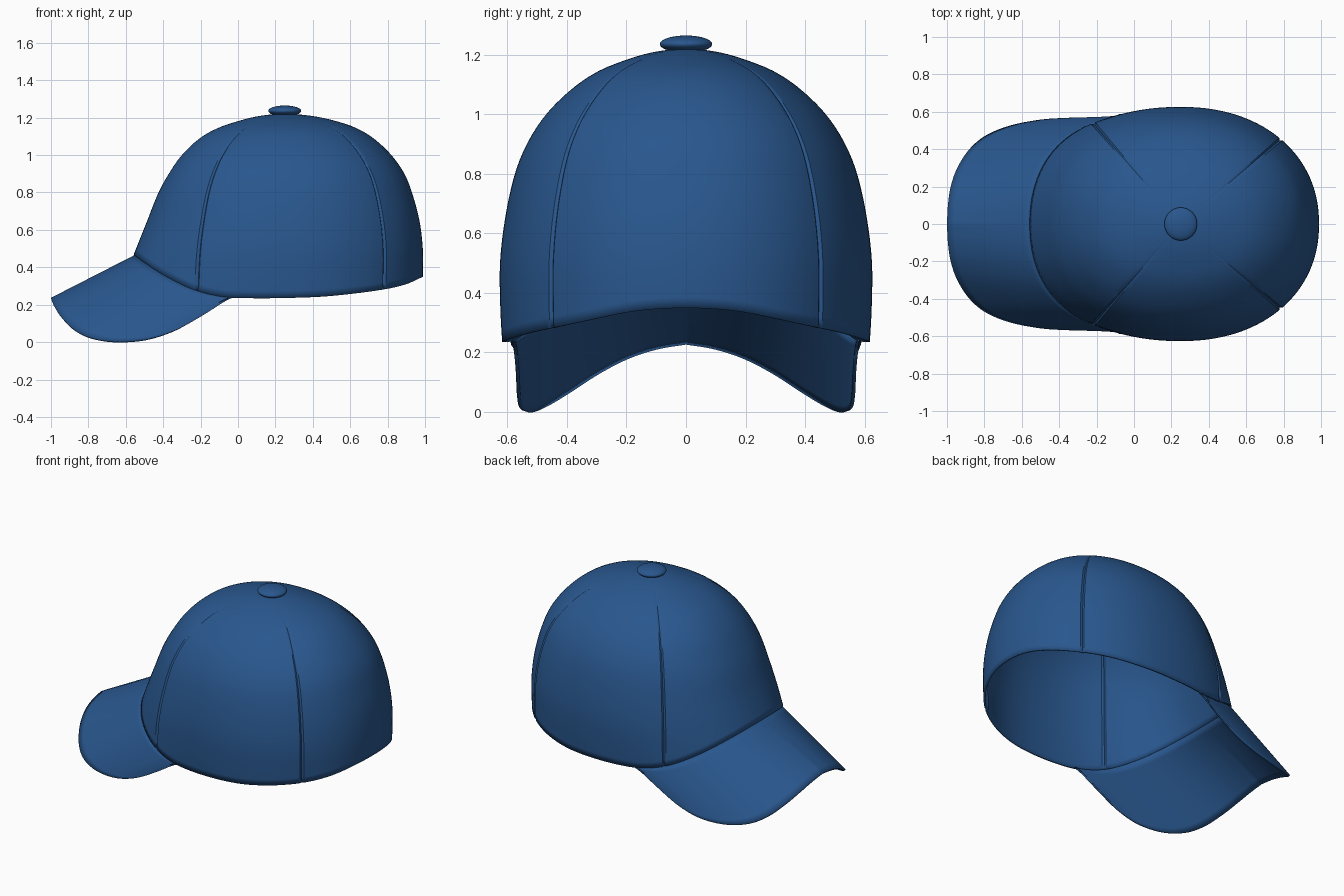
import bpy, bmesh, math

if "Cube" in bpy.data.objects:
    bpy.data.objects.remove(bpy.data.objects["Cube"])

blue = bpy.data.materials.new("navy_blue_cloth")
blue.diffuse_color = (0.022, 0.095, 0.27, 1)
blue.use_nodes = True
blue.node_tree.nodes["Principled BSDF"].inputs["Base Color"].default_value = blue.diffuse_color

CX, TOP, BASE = 0.25, 1.22, 0.2


def curve(pts, t):
    """Smooth interpolation of rows (t, a, b, ...) with ascending t."""
    t = min(max(t, pts[0][0]), pts[-1][0])
    i = max(k for k in range(len(pts) - 1) if pts[k][0] <= t)

    def slope(k, c):
        a, b = pts[max(k - 1, 0)], pts[min(k + 1, len(pts) - 1)]
        return (b[c] - a[c]) / (b[0] - a[0])
    p, q = pts[i], pts[i + 1]
    h = q[0] - p[0]
    u = (t - p[0]) / h
    return [(2*u**3 - 3*u*u + 1) * p[c] + (3*u*u - 2*u**3) * q[c]
            + h * ((u**3 - 2*u*u + u) * slope(i, c) + (u**3 - u*u) * slope(i + 1, c))
            for c in range(1, len(p))]


def make(name, grid, closed, up, thickness):
    """Sheet from a grid of points, thickened to the inside."""
    bm = bmesh.new()
    rows = [[bm.verts.new(p) for p in row] for row in grid]
    for a, b in zip(rows, rows[1:]):
        n = len(a)
        for j in range(n if closed else n - 1):
            k = (j + 1) % n
            bm.faces.new((a[j], b[j], b[k], a[k]))
    bmesh.ops.remove_doubles(bm, verts=bm.verts, dist=1e-5)
    bm.normal_update()
    if sum(f.normal.dot(up(f.calc_center_median())) for f in bm.faces) < 0:
        bmesh.ops.reverse_faces(bm, faces=bm.faces)
    me = bpy.data.meshes.new(name)
    bm.to_mesh(me)
    bm.free()
    ob = bpy.data.objects.new(name, me)
    bpy.context.collection.objects.link(ob)
    mod = ob.modifiers.new("thickness", 'SOLIDIFY')
    mod.thickness, mod.offset = thickness, -1
    finish(ob)


def finish(ob):
    ob.data.materials.append(blue)
    bpy.ops.object.select_all(action='DESELECT')
    ob.select_set(True)
    bpy.context.view_layer.objects.active = ob
    bpy.ops.object.shade_smooth_by_angle(angle=math.radians(32))


# Crown outline: height, then reach to the front, side and back
profile = [(1.22, 0, 0, 0), (1.21, .13, .105, .14), (1.18, .255, .21, .28),
           (1.15, .345, .285, .37), (1.10, .44, .365, .46), (1.0, .55, .47, .57),
           (.9, .62, .535, .64), (.8, .675, .575, .68), (.65, .735, .608, .72),
           (.5, .795, .625, .738), (.35, .855, .624, .738), (.22, .9, .617, .735)]
profile = [(math.acos((z - BASE) / (TOP - BASE)), f, s, b) for z, f, s, b in profile]
# Height of the lower rim along x
rim_line = [(-.565, .473), (-.5, .425), (-.4, .36), (-.25, .285), (-.1, .245), (.05, .235),
            (.3, .237), (.5, .247), (.77, .28), (.9, .31), (.99, .35)]


def crown_point(deg, phi, scale=1.0):
    f, s, b = curve(profile, phi)
    c, n = math.cos(math.radians(deg)), math.sin(math.radians(deg))
    a = b if c > 0 else f
    e = 2.15
    r = 0 if a < 1e-6 else scale * ((abs(c) / a)**e + (abs(n) / s)**e)**(-1 / e)
    return (CX + r * c, r * n, BASE + (TOP - BASE) * math.cos(phi))


def rim_phi(deg):
    z = 0.3
    for _ in range(25):
        phi = math.acos((z - BASE) / (TOP - BASE))
        z = 0.5 * z + 0.5 * curve(rim_line, crown_point(deg, phi)[0])[0]
    return math.acos((z - BASE) / (TOP - BASE))


# Crown with four grooved seams
seams = [40.3, 131, 229, 319.7]
angles = [k * 2.5 for k in range(144) if all(abs(k * 2.5 - s) > 1.6 for s in seams)]
angles += [s + d for s in seams for d in (-.9, 0, .9)]
angles.sort()
ends = [rim_phi(a) for a in angles]
N = 40
grid = [[crown_point(a, e * i / N, 0.986 if a in seams else 1) for a, e in zip(angles, ends)]
        for i in range(N + 1)]


def outward(c):
    v = c.copy()
    v.x -= CX
    v.z -= 0.4
    return v


make("crown", grid, True, outward, 0.012)

# Brim: crown angle where each strip starts, and its outer edge point
edge = [(0, 180, -1, 0, .237), (1, 172.9, -.995, .1, .22), (2, 165.6, -.98, .2, .187),
        (3, 157.8, -.945, .3, .135), (4, 148.8, -.88, .4, .07), (5, 141, -.79, .475, .025),
        (6, 133.6, -.66, .527, .003), (7, 125.8, -.5, .558, .012), (8, 121.5, -.35, .568, .056),
        (9, 118.5, -.2, .572, .136), (10, 115, -.05, .58, .232)]
half = []
for i in range(61):
    deg, x, y, z = curve(edge, i / 6)
    p = crown_point(deg, rim_phi(deg), 0.988)
    half.append([tuple(p[k] + (q - p[k]) * j / 12 for k, q in enumerate((x, y, z)))
                 for j in range(13)])
mirrored = [[(x, -y, z) for x, y, z in row] for row in half[:0:-1]]


def upward(c):
    v = c.copy()
    v.x, v.y, v.z = 0, 0, 1
    return v


make("brim", mirrored + half, False, upward, 0.012)

# Button on top
bpy.ops.mesh.primitive_uv_sphere_add(segments=40, ring_count=20, radius=1, location=(CX, 0, 1.236))
button = bpy.context.object
button.name = "top_button"
button.scale = (.088, .088, .029)
finish(button)
